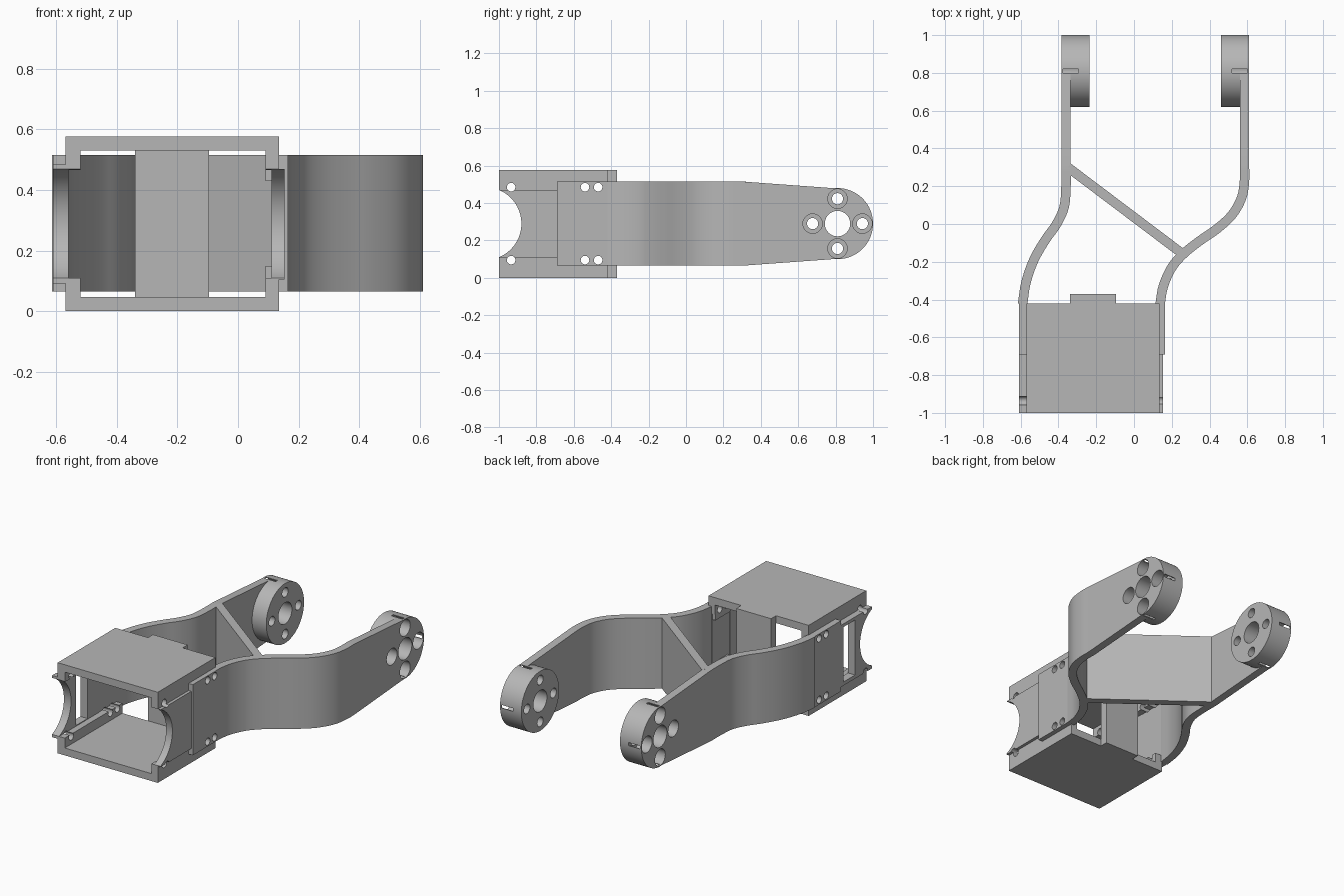
import bpy, bmesh, math
from mathutils import Vector, Matrix
from mathutils.geometry import interpolate_bezier

if "Cube" in bpy.data.objects:
    bpy.data.objects.remove(bpy.data.objects["Cube"])

grey = bpy.data.materials.new("light_grey")
grey.use_nodes = True
COLOR = (0.47, 0.47, 0.47, 1)
grey.diffuse_color = COLOR
grey.node_tree.nodes["Principled BSDF"].inputs["Base Color"].default_value = COLOR

MID = 0.29      # mid height of the bracket
HUB_Y = 0.81    # hub axis


def finish(name, bm):
    bmesh.ops.recalc_face_normals(bm, faces=bm.faces[:])
    mesh = bpy.data.meshes.new(name)
    bm.to_mesh(mesh)
    bm.free()
    ob = bpy.data.objects.new(name, mesh)
    bpy.context.collection.objects.link(ob)
    mesh.materials.append(grey)
    return ob


def box(name, x, y, z):
    bm = bmesh.new()
    size = [b - a for a, b in (x, y, z)]
    mid = [(a + b) / 2 for a, b in (x, y, z)]
    bmesh.ops.create_cube(bm, size=1, matrix=Matrix.Translation(mid) @ Matrix.Diagonal((*size, 1)))
    return finish(name, bm)


def rod(name, x, y, z, r, sides=32):
    """Cylinder along x, between the two x values."""
    bm = bmesh.new()
    place = Matrix.Translation(((x[0] + x[1]) / 2, y, z)) @ Matrix.Rotation(math.pi / 2, 4, "Y")
    bmesh.ops.create_cone(bm, cap_ends=True, segments=sides, radius1=r, radius2=r,
                          depth=x[1] - x[0], matrix=place)
    return finish(name, bm)


def smooth(ob):
    bpy.ops.object.select_all(action="DESELECT")
    ob.select_set(True)
    bpy.context.view_layer.objects.active = ob
    bpy.ops.object.shade_smooth_by_angle(angle=math.radians(30))


def cut(targets, cutters):
    """Subtract every cutter from every target, then drop the cutters."""
    for ob in targets:
        bpy.context.view_layer.objects.active = ob
        for c in cutters:
            mod = ob.modifiers.new("cut", "BOOLEAN")
            mod.operation, mod.solver, mod.object = "DIFFERENCE", "EXACT", c
            bpy.ops.object.modifier_apply(modifier=mod.name)
    for c in cutters:
        bpy.data.objects.remove(c)


def arm(name, points, thick):
    """Upright ribbon along a smooth plan path, tapering towards the hub."""
    pts = [Vector((*p, 0)) for p in points]
    path = []
    for i in range(len(pts) - 1):
        a, b = pts[i], pts[i + 1]
        ta = (b - pts[max(i - 1, 0)]) / 6
        tb = (pts[min(i + 2, len(pts) - 1)] - a) / 6
        limit = (b - a).length / 3
        ta, tb = (t.normalized() * limit for t in (ta, tb))
        path += interpolate_bezier(a, a + ta, b - tb, b, 6)[:-1]
    path.append(pts[-1])
    bm = bmesh.new()
    rings = []
    for i, p in enumerate(path):
        d = (path[min(i + 1, len(path) - 1)] - path[max(i - 1, 0)]).normalized()
        side = Vector((-d.y, d.x, 0)) * thick / 2
        h = 0.225 - 0.037 * max(0, (p.y - 0.3) / (HUB_Y - 0.3))
        up = Vector((0, 0, h))
        c = p + Vector((0, 0, MID))
        rings.append([bm.verts.new(v) for v in (c - side - up, c + side - up, c + side + up, c - side + up)])
    for a, b in zip(rings, rings[1:]):
        for j in range(4):
            k = (j + 1) % 4
            bm.faces.new((a[j], a[k], b[k], b[j]))
    bm.faces.new(rings[0])
    bm.faces.new(rings[-1])
    return finish(name, bm)


# Servo housing: plates, rear post and corner rails
SIDE = (-0.57, 0.135)
for name, z in (("bottom_plate", (0, 0.047)), ("top_plate", (0.53, 0.577))):
    box(name, SIDE, (-1, -0.42), z)
box("rear_post", (-0.34, -0.095), (-0.42, -0.37), (0, 0.577))

walls = []
for name, x in (("left_rail", (0.09, 0.135)), ("right_rail", (-0.57, -0.52))):
    walls.append(box(name + "_lower", x, (-1, -0.42), (0.04, 0.11)))
    walls.append(box(name + "_upper", x, (-1, -0.42), (0.467, 0.537)))
for name, z in (("lower_boss", (0.1, 0.15)), ("upper_boss", (0.43, 0.48))):
    walls.append(box(name, (0.09, 0.134), (-0.58, -0.425), z))

# Side walls and the thicker panels where the arms begin
left_wall = box("left_wall", (0.11, 0.154), (-1, -0.6), (0.105, 0.47))
right_wall = box("right_wall", (-0.61, -0.56), (-1, -0.6), (0.092, 0.485))
left_panel = box("left_panel", (0.112, 0.165), (-0.69, -0.42), (0.065, 0.515))
right_panel = box("right_panel", (-0.61, -0.562), (-0.69, -0.42), (0.065, 0.515))
walls += [left_wall, right_wall, left_panel, right_panel]
cut([right_wall], [box("slot_cutter", (-0.7, -0.5), (-0.83, -0.715), (0.115, 0.465))])

# Rounded front notch and screw holes through both sides
cutters = [rod("notch_cutter", (-0.8, 0.4), -1.075, MID, 0.195, 64)]
for y in (-0.935, -0.54, -0.47):
    for z in (0.095, 0.485):
        cutters.append(rod("screw_cutter", (-0.8, 0.4), y, z, 0.023, 20))
cut(walls, cutters)
for ob in walls:
    smooth(ob)

# Curved arms
right_arm = arm("right_arm", [(-0.59, -0.425), (-0.572, -0.31), (-0.53, -0.19), (-0.47, -0.085),
                              (-0.41, 0.0), (-0.37, 0.09), (-0.36, 0.2), (-0.36, 0.3),
                              (-0.36, HUB_Y)], 0.05)
left_arm = arm("left_arm", [(0.138, -0.425), (0.155, -0.33), (0.2, -0.23), (0.26, -0.16),
                            (0.34, -0.095), (0.44, -0.025), (0.52, 0.05), (0.57, 0.14),
                            (0.585, 0.23), (0.585, 0.3), (0.585, HUB_Y)], 0.05)

# Diagonal brace between the arms
a, b = Vector((-0.35, 0.3, MID)), Vector((0.26, -0.16, MID))
brace = box("diagonal_brace", (-0.5, 0.5), (-0.025, 0.025), (-0.225, 0.225))
brace.data.transform(Matrix.Translation((a + b) / 2)
                     @ Matrix.Rotation(math.atan2(b.y - a.y, b.x - a.x), 4, "Z")
                     @ Matrix.Diagonal(((b - a).length, 1, 1, 1)))

# Hubs with axle hole, four screw holes, outer counterbores and rim slits
for name, body, outer, inward in (("left_hub", left_arm, 0.61, -1), ("right_hub", right_arm, -0.385, 1)):
    def span(start, end):
        return sorted((outer + inward * start, outer + inward * end))
    hub = rod(name, span(0, 0.15), HUB_Y, MID, 0.19, 64)
    cutters = [rod("axle_cutter", span(-0.1, 0.3), HUB_Y, MID, 0.068, 40)]
    for i in range(4):
        dy, dz = round(math.cos(i * math.pi / 2)), round(math.sin(i * math.pi / 2))
        y, z = HUB_Y + 0.133 * dy, MID + 0.133 * dz
        cutters.append(rod("screw_cutter", span(-0.1, 0.3), y, z, 0.03, 24))
        cutters.append(rod("bore_cutter", span(-0.1, 0.09), y, z, 0.052, 28))
        if (dy, dz) != (-1, 0):
            sy, sz = HUB_Y + 0.18 * dy, MID + 0.18 * dz
            wy, wz = 0.01 + 0.03 * abs(dy), 0.01 + 0.03 * abs(dz)
            cutters.append(box("slit_cutter", span(0.01, 0.09), (sy - wy, sy + wy), (sz - wz, sz + wz)))
    cut([hub, body], cutters)
    smooth(hub)
    smooth(body)
